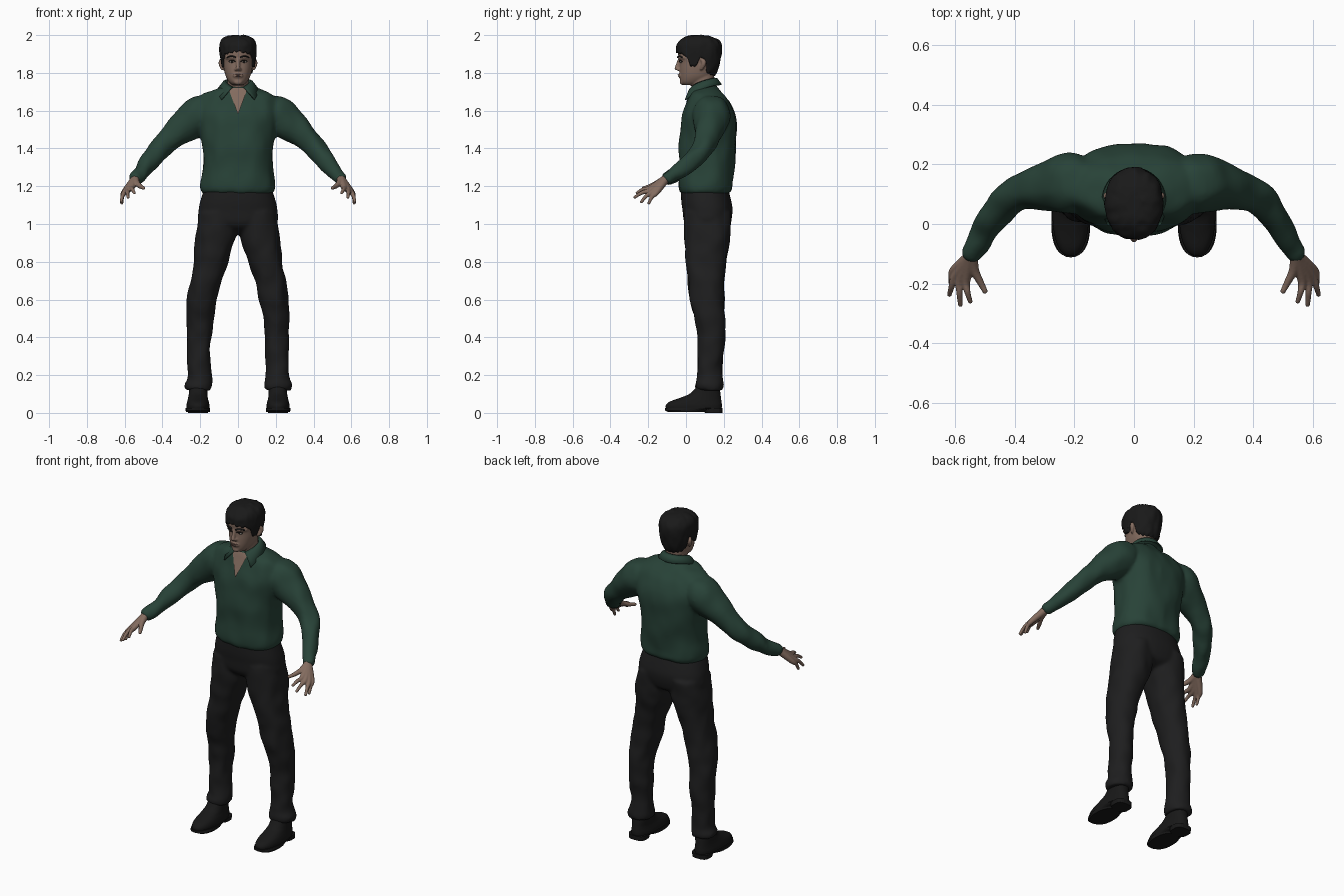
import bpy, bmesh
from math import sin, cos, pi, radians
from mathutils import Vector, noise

if "Cube" in bpy.data.objects:
    bpy.data.objects.remove(bpy.data.objects["Cube"], do_unlink=True)


def material(name, *rgb):
    m = bpy.data.materials.new(name)
    m.use_nodes = True
    m.diffuse_color = (*rgb, 1)
    node = m.node_tree.nodes["Principled BSDF"]
    node.inputs["Base Color"].default_value = (*rgb, 1)
    node.inputs["Roughness"].default_value = 0.8
    return m


GREEN = material("green_cloth", .021, .055, .039)
BLACK = material("black_cloth", .013, .013, .0135)
HAIR = material("dark_hair", .010, .010, .010)
LEATHER = material("black_leather", .009, .009, .009)
SKIN = material("skin", .23, .15, .115)
LIP = material("lips", .15, .085, .07)
WHITE = material("eye_white", .28, .26, .24)
IRIS = material("dark_iris", .012, .010, .008)


# Shell helpers: a shell is a pair (verts, faces)
def spline(rows, n=5):
    rows = [Vector(r) for r in rows]
    out = []
    for i in range(len(rows) - 1):
        a, b, c, d = (rows[min(max(i + k, 0), len(rows) - 1)] for k in (-1, 0, 1, 2))
        for j in range(n):
            t = j / n
            out.append(b + .5 * t * ((c - a) + t * ((2*a - 5*b + 4*c - d) + t * (3*b - a - 3*c + d))))
    return out + [rows[-1]]


def loft(rings, caps=(True, True), closed=True):
    n = len(rings[0])
    verts = [v for r in rings for v in r]
    faces = [(k*n + i, k*n + (i+1) % n, (k+1)*n + (i+1) % n, (k+1)*n + i)
             for k in range(len(rings) - 1) for i in range(n if closed else n - 1)]
    if caps[0]:
        faces.append(tuple(range(n)))
    if caps[1]:
        faces.append(tuple(range(len(verts) - n, len(verts))))
    return verts, faces


def oval(row, a, p):
    z, cx, hw, front, back = row
    bend = lambda v: (1 if v > 0 else -1) * abs(v) ** (2 / p)
    return Vector((cx + hw * bend(cos(a)), (front + back) / 2 + (back - front) / 2 * bend(sin(a)), z))


def stack(rows, p=2.2, sides=40, smooth=True):
    rows = spline(rows) if smooth else rows
    return loft([[oval(r, 2*pi*i/sides, p) for i in range(sides)] for r in rows])


def tube(points, sides=16, flat=1):
    pts = spline(points)
    ends = []
    for p, q in ((pts[0], pts[1]), (pts[-1], pts[-2])):
        step = (p - q).xyz.normalized() * p[3] * .5
        ends.append(Vector((*(p.xyz + step), p[3] * .6)))
    pts = [ends[0]] + pts + [ends[1]]
    rings, side = [], None
    for i, p in enumerate(pts):
        d = (pts[min(i+1, len(pts)-1)].xyz - pts[max(i-1, 0)].xyz).normalized()
        side = side or d.orthogonal()
        side = (side - d * side.dot(d)).normalized()
        up = d.cross(side)
        rings.append([p.xyz + p[3] * (side * cos(2*pi*k/sides) + up * sin(2*pi*k/sides) * flat)
                      for k in range(sides)])
    return loft(rings)


def ball(centre, size):
    rings = [[Vector(centre) + Vector((size[0]*sin(u)*cos(k*pi/8), size[1]*sin(u)*sin(k*pi/8), size[2]*cos(u)))
              for k in range(16)] for u in [.05 + i * (pi - .1) / 10 for i in range(11)]]
    return loft(rings)


def flip(shell):
    return [Vector((-v.x, v.y, v.z)) for v in shell[0]], shell[1]


def crumple(shell, amount, scale):
    s = Vector(scale)
    return [v + noise.noise_vector(v * s) * amount for v in shell[0]], shell[1]


def build(name, shells, mat, voxel=0, relax=4, flat=False):
    bm = bmesh.new()
    for verts, faces in shells:
        vs = [bm.verts.new(v) for v in verts]
        for f in faces:
            bm.faces.new([vs[i] for i in f])
    bmesh.ops.recalc_face_normals(bm, faces=bm.faces)
    for f in bm.faces:
        f.smooth = not flat
    me = bpy.data.meshes.new(name)
    bm.to_mesh(me)
    bm.free()
    me.materials.append(mat)
    ob = bpy.data.objects.new(name, me)
    bpy.context.scene.collection.objects.link(ob)
    if voxel:
        m = ob.modifiers.new("merge", "REMESH")
        m.mode, m.voxel_size, m.use_smooth_shade = "VOXEL", voxel, True
        m = ob.modifiers.new("relax", "SMOOTH")
        m.factor, m.iterations = .5, relax
    return ob


def row_at(rows, z):
    for a, b in zip(rows, rows[1:]):
        if z <= b[0]:
            return a.lerp(b, max(0, (z - a[0]) / max(b[0] - a[0], 1e-6)))
    return rows[-1].copy()


def front_y(rows, x, z, p):
    _, cx, hw, f, b = row_at(rows, z)
    return (f + b) / 2 - (b - f) / 2 * max(0, 1 - abs(x / hw) ** p) ** (1 / p)


# Shirt: torso and sleeves merged; rows are z, centre x, half width, front, back
torso = [(1.16, 0, .18, -.022, .23), (1.18, 0, .195, -.035, .245), (1.22, 0, .198, -.037, .248),
         (1.3, 0, .185, -.036, .256), (1.4, 0, .188, -.04, .266), (1.5, 0, .205, -.032, .272),
         (1.58, 0, .225, -.02, .262), (1.64, 0, .222, 0, .236), (1.685, 0, .185, .016, .2),
         (1.715, 0, .11, .026, .172), (1.74, 0, .058, .042, .15)]
sleeve = tube([(.13, .135, 1.59, .07), (.20, .137, 1.583, .1), (.27, .13, 1.53, .09), (.36, .112, 1.455, .066),
               (.425, .08, 1.385, .057), (.485, 0, 1.305, .047), (.525, -.065, 1.26, .039),
               (.548, -.105, 1.237, .034)], 28)
build("shirt", [crumple(s, .009, (14, 14, 8)) for s in (stack(torso, 2.4, 56), sleeve, flip(sleeve))], GREEN, .01)

# Open neck of the shirt
torso_rows = spline(torso)
opening = []
for i in range(11):
    t = i / 10
    z, w = 1.585 + .135 * t, .002 + .05 * t
    opening.append([Vector((w*k/3, front_y(torso_rows, w*k/3, z, 2.4) - .007, z)) for k in range(-3, 4)])
build("chest_skin", [loft(opening, (False, False), False)], SKIN)

# Folded collar
collar = [[], [], [], []]
for i in range(41):
    s = i / 20 - 1
    f = abs(s)
    for ring, r, turn, z in zip(collar, (.062, .066, .078, .1 + .026 * f**4), (155, 155, 150, 136),
                                (1.72 - .04*f*f, 1.772 - .05*f*f, 1.768 - .055*f*f, 1.737 - .08*f**3)):
        a = radians(turn) * s
        ring.append(Vector((r * sin(a), .087 + r * cos(a), z)))
ob = build("collar", [loft(collar, (False, False), False)], GREEN)
mod = ob.modifiers.new("cloth", "SOLIDIFY")
mod.thickness, mod.offset = .007, 0

# Trousers: seat and legs merged
seat = stack([(.945, 0, .03, .07, .15), (.975, 0, .12, .015, .215), (1.01, 0, .205, -.01, .236),
              (1.07, 0, .209, -.018, .247), (1.12, 0, .2, -.025, .24), (1.19, 0, .178, -.028, .222)], 2.3)
leg = stack([(.12, .211, .069, .05, .198), (.15, .211, .073, .048, .198), (.19, .205, .065, .06, .192),
             (.3, .206, .063, .062, .198), (.4, .206, .064, .06, .206), (.5, .2, .07, .048, .205),
             (.6, .19, .077, .02, .202), (.7, .17, .083, .01, .202), (.8, .145, .09, 0, .21),
             (.88, .128, .1, -.005, .226), (.95, .115, .107, -.008, .238), (1.06, .105, .1, -.01, .24)])
build("trousers", [seat] + [crumple(s, .01, (13, 13, 11)) for s in (leg, flip(leg))], BLACK, .01)

# Shoes
upper = stack([(.018, .212, .06, -.105, .188), (.04, .212, .061, -.107, .19), (.06, .212, .057, -.085, .188),
               (.08, .212, .052, -.03, .185), (.105, .211, .049, .025, .182), (.15, .21, .048, .065, .175)], 2.3)
sole = stack([(.004, .212, .062, -.095, .1), (.012, .212, .065, -.11, .11), (.026, .212, .065, -.112, .19)], 2.4, 32, False)
heel = stack([(0, .212, .052, .1, .192), (.026, .212, .054, .09, .193)], 3, 24, False)
for side, turn in (("left", lambda s: s), ("right", flip)):
    build(side + "_shoe", [turn(upper)], LEATHER)
    build(side + "_sole", [turn(sole), turn(heel)], LEATHER, flat=True)

# Hands: each finger runs from the wrist through its knuckle to the tip
wrist = (.545, -.108, 1.238, .023)
fingers = [((.603, -.155, 1.168), (.615, -.198, 1.108)), ((.597, -.174, 1.172), (.619, -.238, 1.115)),
           ((.582, -.185, 1.18), (.582, -.273, 1.14)), ((.563, -.188, 1.19), (.548, -.262, 1.163))]
hand = []
for knuckle, tip in fingers:
    k, t = Vector(knuckle), Vector(tip)
    mid = k.lerp(t, .5) + Vector((.003, -.003, .006))
    hand.append(tube([wrist, (*k, .0155), (*mid, .0105), (*t, .008)], 12))
hand.append(tube([wrist, (.535, -.155, 1.215, .016), (.515, -.195, 1.198, .012), (.498, -.228, 1.19, .009)], 12))
build("left_hand", hand, SKIN, .004, 2)
build("right_hand", [flip(s) for s in hand], SKIN, .004, 2)

# Head: skull, neck, nose, brow ridge, mouth and ears merged
head = [(1.735, 0, .028, -.012, .06), (1.75, 0, .046, -.028, .1), (1.78, 0, .064, -.033, .14),
        (1.82, 0, .075, -.034, .158), (1.86, 0, .081, -.034, .17), (1.9, 0, .085, -.042, .176),
        (1.94, 0, .084, -.038, .174), (1.97, 0, .068, -.012, .152), (1.985, 0, .042, .022, .115),
        (1.99, 0, .015, .05, .085)]
head_rows = spline(head)
face = lambda x, z, out=0.0: Vector((x, front_y(head_rows, x, z, 2.2) - out, z))
ear = tube([(.085, .082, 1.872, .008), (.09, .094, 1.858, .013), (.088, .09, 1.838, .012), (.082, .08, 1.818, .007)])
ridge = tube([(*face(x, 1.881, -.002), .008) for x in (.012, .03, .048, .062)])
nose = tube([(0, -.034, 1.876, .008), (0, -.043, 1.845, .01), (0, -.049, 1.821, .013)])
nostril = ball((.011, -.039, 1.818), (.009, .011, .008))
neck = stack([(1.65, 0, .062, .03, .15), (1.72, 0, .057, .03, .148), (1.8, 0, .058, .03, .15)])
mouth = ball((0, -.03, 1.786), (.028, .012, .014))
chin = ball((0, -.02, 1.752), (.024, .014, .016))
build("head", [stack(head), neck, nose, mouth, chin] + [t for s in (ear, ridge, nostril) for t in (s, flip(s))],
      SKIN, .005, 3)
build("lips", [ball((0, -.034, 1.79), (.023, .01, .004)), ball((0, -.033, 1.782), (.019, .01, .004))], LIP)

# Eyes and eyebrows
eye = ball(face(.031, 1.859, -.003), (.015, .007, .006))
iris = ball(face(.031, 1.859, .003), (.006, .003, .0055))
lid = tube([(*face(x, z, .002), .003) for x, z in ((.015, 1.861), (.03, 1.866), (.047, 1.861))], 8)
brow = tube([(*face(x, z, .006), .005) for x, z in ((.013, 1.882), (.035, 1.889), (.058, 1.882))], 8, .7)
for name, shape, mat in (("eyes", eye, WHITE), ("irises", iris, IRIS), ("eyelashes", lid, IRIS), ("eyebrows", brow, HAIR)):
    build(name, [shape, flip(shape)], mat)

# Hair: a cap grown from a hairline that dips at the sideburns and the nape
hair_rows = [Vector((r[0] + (.01 if r[0] > 1.93 else 0), 0, r[2] + .012, r[3] - .011, r[4] + .012)) for r in head_rows]
line = [(0, 1.916), (30, 1.906), (52, 1.895), (64, 1.865), (72, 1.832), (84, 1.832), (92, 1.878), (106, 1.875),
        (116, 1.81), (140, 1.792), (180, 1.785)]


def hairline(deg):
    for (a, za), (b, zb) in zip(line, line[1:]):
        if deg <= b:
            return za + (zb - za) * (deg - a) / (b - a)


rings = []
for step in range(-1, 19):
    ring = []
    for i in range(96):
        deg = i * 3.75
        low = hairline(min(deg, 360 - deg)) + .004 * sin(i * 1.3)
        t = sin(max(step, 0) / 18 * pi / 2)
        row = row_at(hair_rows, low + (2.0 - low) * t)
        if step < 0:
            row -= Vector((0, 0, .022, -.022, .022))
        ring.append(oval(row, radians(deg - 90), 2.2))
    rings.append(ring)
build("hair", [crumple(loft(rings, (False, True)), .005, (35, 35, 18))], HAIR)
